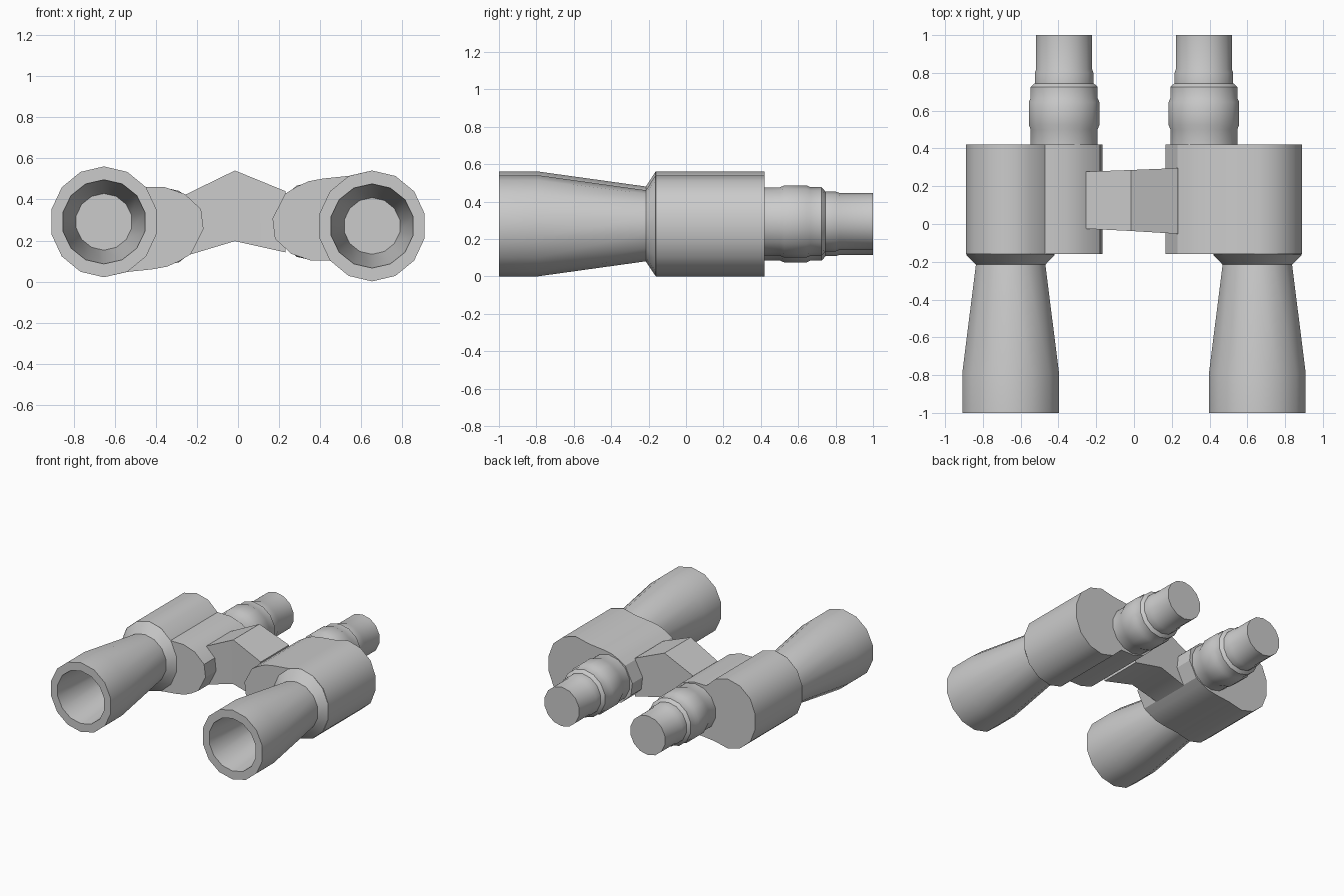
import bpy, bmesh, math
from mathutils import Matrix, Vector

if "Cube" in bpy.data.objects:
    bpy.data.objects.remove(bpy.data.objects["Cube"])

SIDES = 14
MID_Z = 0.281  # height of the central axis; the right half is the left half turned about it
TURN = (Matrix.Translation((0, 0, MID_Z)) @ Matrix.Rotation(math.pi, 4, 'Y')
        @ Matrix.Translation((0, 0, -MID_Z)))


def finish(name, bm, matrix=None):
    bmesh.ops.recalc_face_normals(bm, faces=bm.faces[:])
    if matrix:
        bm.transform(matrix)
    mesh = bpy.data.meshes.new(name)
    bm.to_mesh(mesh)
    bm.free()
    obj = bpy.data.objects.new(name, mesh)
    bpy.context.collection.objects.link(obj)
    bpy.ops.object.select_all(action='DESELECT')
    obj.select_set(True)
    bpy.context.view_layer.objects.active = obj
    bpy.ops.object.shade_smooth_by_angle(angle=math.radians(30))
    return obj


def loft(rings):
    """Join rings of points and cap both ends."""
    bm = bmesh.new()
    loops = [[bm.verts.new(p) for p in ring] for ring in rings]
    for a, b in zip(loops, loops[1:]):
        for i in range(len(a)):
            j = (i + 1) % len(a)
            bm.faces.new((a[i], a[j], b[j], b[i]))
    bm.faces.new(loops[0])
    bm.faces.new(loops[-1][::-1])
    return bm


def tube(cx, cz, profile):
    """Profile of (y, half width, half height) turned along y."""
    rings = []
    for y, rx, rz in profile:
        angles = [math.pi / 2 + 2 * math.pi * k / SIDES for k in range(SIDES)]
        rings.append([(cx + rx * math.cos(a) / 0.975, y, cz + rz * math.sin(a))
                      for a in angles])
    return loft(rings)


# Objective barrel: hollow bore, rim, taper, neck and flare
barrel = [(-0.32, 0.135, 0.138), (-1, 0.2, 0.205), (-1, 0.256, 0.27),
          (-0.79, 0.256, 0.27), (-0.215, 0.184, 0.19),
          (-0.162, 0.236, 0.27), (-0.15, 0.2, 0.22)]

# Eyepiece with grip ridges
eyepiece = [(y, r, r * 1.03) for y, r in [
    (0.40, 0.177), (0.50, 0.177), (0.525, 0.187), (0.645, 0.187),
    (0.665, 0.178), (0.725, 0.178), (0.735, 0.168), (0.745, 0.155),
    (0.80, 0.155), (0.82, 0.148), (1.0, 0.148)]]

# Prism housing cross-section (x, z)
housing = [(-0.653, 0.561), (-0.55, 0.535), (-0.47, 0.46), (-0.357, 0.46),
           (-0.26, 0.427), (-0.18, 0.353), (-0.168, 0.255), (-0.23, 0.134),
           (-0.285, 0.1), (-0.345, 0.073), (-0.416, 0.06), (-0.54, 0.047),
           (-0.653, 0.021), (-0.76, 0.05), (-0.848, 0.125), (-0.889, 0.231),
           (-0.889, 0.351), (-0.848, 0.457), (-0.76, 0.534)]

for side, matrix in (("left", None), ("right", TURN)):
    finish(side + "_objective_barrel", tube(-0.653, 0.291, barrel), matrix)
    finish(side + "_eyepiece", tube(-0.37, 0.268, eyepiece), matrix)
    body = loft([[(x, y, z) for x, z in housing] for y in (-0.16, 0.42)])
    finish(side + "_prism_housing", body, matrix)

# Hinge bridge: three sections (x, bottom, top, front, back)
sections = [(-0.255, 0.125, 0.424, -0.025, 0.277),
            (-0.015, 0.197, 0.541, -0.037, 0.286),
            (0.232, 0.142, 0.44, -0.052, 0.296)]
finish("hinge_bridge", loft([[(x, f, b), (x, k, b), (x, k, t), (x, f, t)]
                             for x, b, t, f, k in sections]))
